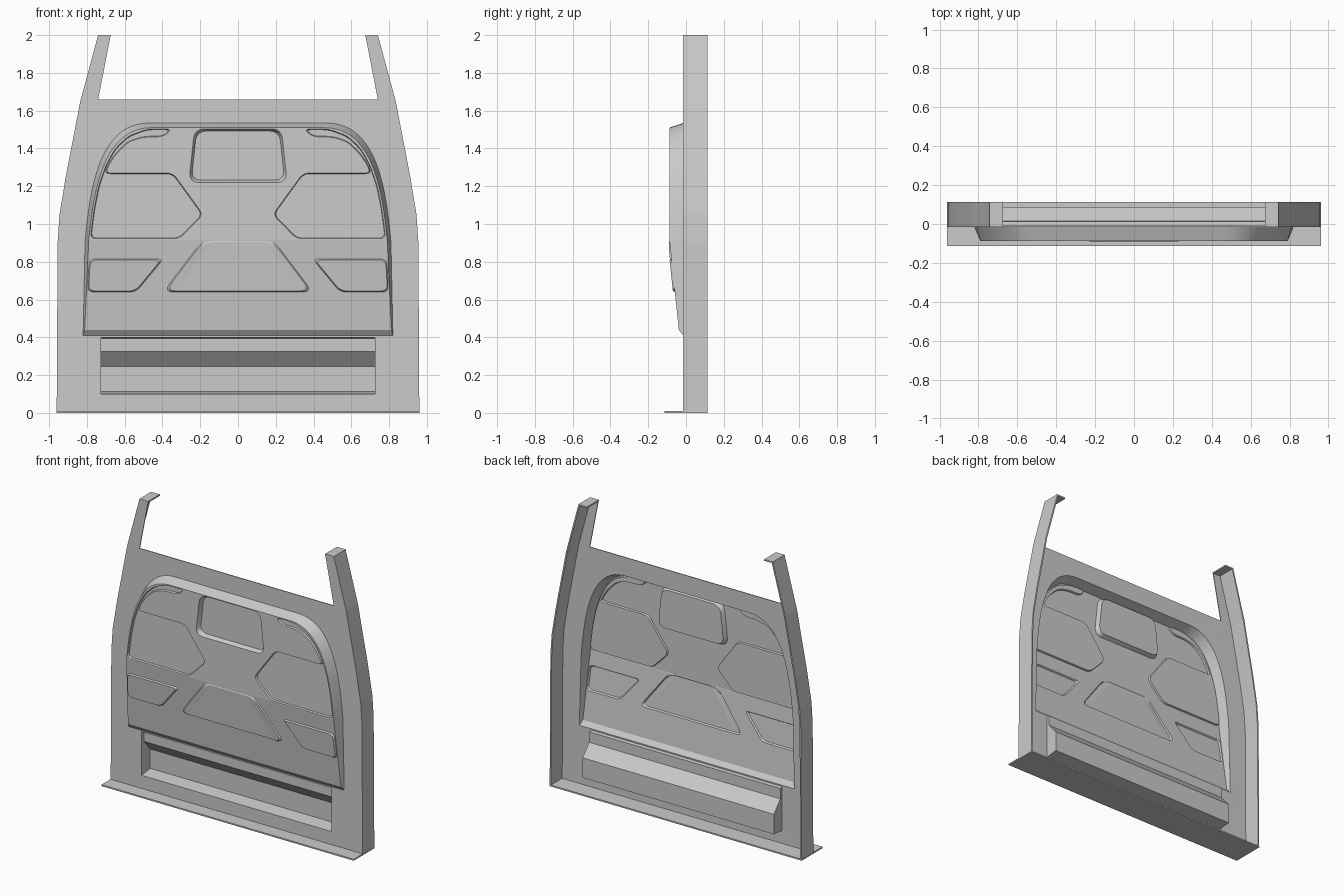
import bpy, bmesh
from mathutils import Vector
from mathutils.geometry import delaunay_2d_cdt, interpolate_bezier

if "Cube" in bpy.data.objects:
    bpy.data.objects.remove(bpy.data.objects["Cube"])

FRONT, BACK, LIP = -0.015, 0.113, -0.113
KINK = 0.915


def mirror_x(pts):
    return [(-x, z) for x, z in reversed(pts)]


def inset(pts, d):
    """Offset a closed polygon inwards by d."""
    v = [Vector(p) for p in pts]
    area = sum(a.x * b.y - b.x * a.y for a, b in zip(v, v[1:] + v[:1]))
    s = 1 if area > 0 else -1
    out = []
    for i, p in enumerate(v):
        e1 = (p - v[i - 1]).normalized()
        e2 = (v[(i + 1) % len(v)] - p).normalized()
        n1 = Vector((-e1.y, e1.x)) * s
        n2 = Vector((-e2.y, e2.x)) * s
        out.append(tuple(p + (n1 + n2) * d / max(0.3, 1 + n1.dot(n2))))
    return out


def rounded(pts, r, n=5):
    """Round every corner of a closed polygon."""
    v = [Vector(p) for p in pts]
    out = []
    for i, p in enumerate(v):
        a, b = v[i - 1] - p, v[(i + 1) % len(v)] - p
        pa = p + a.normalized() * min(r, a.length * 0.4)
        pb = p + b.normalized() * min(r, b.length * 0.4)
        c1, c2 = pa.lerp(p, 0.6), pb.lerp(p, 0.6)
        out += [tuple(q) for q in interpolate_bezier(pa, c1, c2, pb, n)]
    return out


def curve(*pts):
    return [tuple(q) for q in interpolate_bezier(*[Vector(p) for p in pts], 18)]


def bulge_y(z):
    """Depth of the raised panel at height z."""
    return -0.088 if z >= KINK else -0.038 - (z - 0.44) / (KINK - 0.44) * 0.05


def make_object(name, bm, thickness=0, mirror=False):
    me = bpy.data.meshes.new(name)
    bm.to_mesh(me)
    bm.free()
    ob = bpy.data.objects.new(name, me)
    bpy.context.collection.objects.link(ob)
    if thickness:
        m = ob.modifiers.new("thickness", 'SOLIDIFY')
        m.thickness, m.offset = thickness, -1
    if mirror:
        ob.modifiers.new("mirror", 'MIRROR')
    return ob


def box(name, lo, hi, mirror=False):
    bm = bmesh.new()
    bmesh.ops.create_cube(bm, size=1)
    for v in bm.verts:
        v.co = [l + (c + 0.5) * (h - l) for c, l, h in zip(v.co, lo, hi)]
    return make_object(name, bm, mirror=mirror)


verts, depths, edges = [], [], []


def add_loop(pts, depth, closed=True):
    """Register a line of the pressed sheet; depth is a function of height."""
    s, n = len(verts), len(pts)
    for x, z in pts:
        verts.append(Vector((x, z)))
        depths.append(depth(z))
    edges.extend((s + i, s + (i + 1) % n) for i in range(n if closed else n - 1))


flat = lambda z: FRONT

# Sheet outline with the two pillars
outer = [(0.96, 0.005), (0.955, 0.9), (0.945, 1.05), (0.912, 1.25), (0.835, 1.65), (0.742, 1.995)]
half = outer + [(0.675, 1.995), (0.74, 1.66)]
add_loop(half + mirror_x(half), flat)

# Lower recess opening
RX, RZ0, RZ1 = 0.725, 0.10, 0.40
add_loop([(-RX, RZ0), (RX, RZ0), (RX, RZ1), (-RX, RZ1)], flat)

# Large bulge: foot and crest of its rim, and the crease across it
foot = [(0.82, 0.41)] + curve((0.81, 0.9), (0.785, 1.2), (0.73, 1.535), (0.47, 1.535))
crest = [(0.812, 0.44)] + curve((0.79, KINK), (0.765, 1.18), (0.71, 1.51), (0.46, 1.51))
add_loop(foot + mirror_x(foot), flat)
add_loop(crest + mirror_x(crest), bulge_y)
add_loop([(-0.79, KINK), (0.79, KINK)], bulge_y, closed=False)

# Pressed fields: polygon, depth offset, wall width, corner radius, mirrored
side_field = [(0.783, 0.922), (0.31, 0.922), (0.185, 1.05), (0.345, 1.27), (0.70, 1.27),
              (0.686, 1.31), (0.642, 1.375), (0.58, 1.435), (0.5, 1.46), (0.395, 1.462),
              (0.35, 1.503), (0.48, 1.503), (0.58, 1.466), (0.65, 1.400), (0.70, 1.31),
              (0.738, 1.2), (0.762, 1.08)]
fields = [
    (side_field, 0.012, 0.004, 0.03, True),
    ([(0.797, 0.64), (0.54, 0.64), (0.395, 0.815), (0.788, 0.815)], -0.01, 0.006, 0.03, True),
    ([(-0.395, 0.64), (0.395, 0.64), (0.19, 0.91), (-0.19, 0.91)], -0.01, 0.006, 0.05, False),
    ([(-0.26, 1.22), (0.26, 1.22), (0.23, 1.504), (-0.23, 1.504)], 0.03, 0.012, 0.05, False),
]
for poly, off, width, r, mir in fields:
    for p in ([poly, mirror_x(poly)] if mir else [poly]):
        add_loop(rounded(p, r), bulge_y)
        add_loop(rounded(inset(p, width), r), lambda z, o=off: max(bulge_y(z) + o, -0.09))

# Triangulate the lines into one pressed sheet
co, _, faces, orig, _, _ = delaunay_2d_cdt(verts, edges, [], 1, 1e-5)
bm = bmesh.new()
bv = [bm.verts.new((c.x, depths[o[0]] if o else bulge_y(c.y), c.y)) for c, o in zip(co, orig)]
for f in faces:
    c = sum((co[i] for i in f), Vector((0, 0))) / len(f)
    if abs(c.x) < RX and RZ0 < c.y < RZ1:
        continue
    face = bm.faces.new([bv[i] for i in f])
    face.normal_update()
    if face.normal.y > 0:
        face.normal_flip()
    face.smooth = abs(face.normal.y) < 0.95 and c.y > 0.45

# Stepped trough inside the lower recess
prof = [(FRONT, RZ1), (0.01, 0.395), (0.01, 0.325), (0.08, 0.245), (0.08, 0.112), (FRONT, RZ0)]
L = [bm.verts.new((-RX, y, z)) for y, z in prof]
R = [bm.verts.new((RX, y, z)) for y, z in prof]
for i in range(len(prof) - 1):
    bm.faces.new((L[i], L[i + 1], R[i + 1], R[i]))
bm.faces.new(L[::-1])
bm.faces.new(R)
bmesh.ops.remove_doubles(bm, verts=bm.verts[:], dist=1e-5)
make_object("pressed_panel", bm, thickness=0.006)

# Side flanges running back from the outline
bm = bmesh.new()
rows = [(bm.verts.new((x, FRONT + 0.001, z)), bm.verts.new((x, BACK, z))) for x, z in outer]
for a, b in zip(rows, rows[1:]):
    bm.faces.new((a[0], a[1], b[1], b[0]))
make_object("side_flange", bm, thickness=0.01, mirror=True)

# Pillar caps and base plate
box("pillar_cap", (0.675, FRONT, 1.99), (0.742, BACK, 2.0), mirror=True)
box("base_plate", (-0.961, LIP, 0), (0.961, BACK, 0.01))
